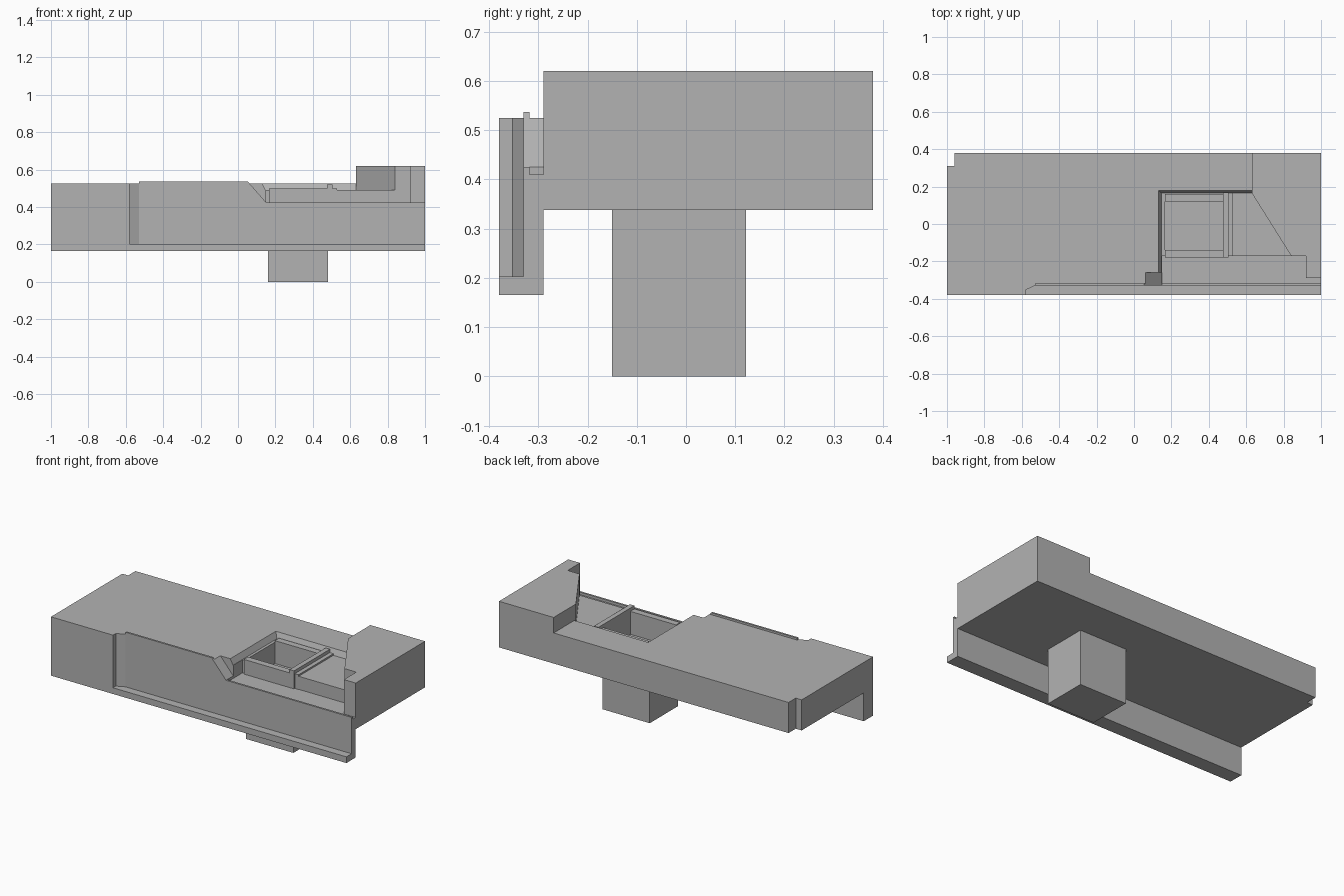
import bpy
import bmesh

if "Cube" in bpy.data.objects:
    bpy.data.objects.remove(bpy.data.objects["Cube"])

grey = bpy.data.materials.new("plain_grey")
grey.use_nodes = True
grey.diffuse_color = (0.45, 0.45, 0.45, 1)
grey.node_tree.nodes["Principled BSDF"].inputs["Base Color"].default_value = (0.45, 0.45, 0.45, 1)


def prism(name, outline, low, high, axis="z", top=None):
    """Closed solid between an outline and its copy (or another outline) along an axis."""
    def place(p, h):
        return {"x": (h, p[0], p[1]), "y": (p[0], h, p[1]), "z": (p[0], p[1], h)}[axis]
    bm = bmesh.new()
    a = [bm.verts.new(place(p, low)) for p in outline]
    b = [bm.verts.new(place(p, high)) for p in (top or outline)]
    bm.faces.new(a)
    bm.faces.new(b)
    for i in range(len(a)):
        j = (i + 1) % len(a)
        bm.faces.new((a[i], a[j], b[j], b[i]))
    bmesh.ops.recalc_face_normals(bm, faces=bm.faces)
    mesh = bpy.data.meshes.new(name)
    bm.to_mesh(mesh)
    bm.free()
    mesh.materials.append(grey)
    obj = bpy.data.objects.new(name, mesh)
    bpy.context.scene.collection.objects.link(obj)
    return obj


def box(name, x0, x1, y0, y1, z0, z1):
    return prism(name, [(x0, y0), (x1, y0), (x1, y1), (x0, y1)], z0, z1)


def combine(target, tool, operation):
    """Apply a boolean and discard the tool."""
    tool.hide_render = True
    mod = target.modifiers.new("boolean", "BOOLEAN")
    mod.operation, mod.solver, mod.object = operation, "EXACT", tool
    bpy.context.view_layer.objects.active = target
    bpy.ops.object.modifier_apply(modifier=mod.name)
    bpy.data.objects.remove(tool)


# Slab with the hanging front skirt
body = prism("body", [(-.38, .165), (-.29, .165), (-.29, .338), (.38, .338),
                      (.38, .525), (-.38, .525)], -1, 1, "x")

# Raised lip along the front edge
combine(body, box("lip", -.53, .08, -.345, -.318, .5, .537), "UNION")

# Recesses, channel, sloped opening, well and pit
cutters = [
    box("corner_notch", -1.1, -.96, .31, .5, .2, .7),
    prism("front_recess", [(-.58, -.5), (-.58, -.353), (-.53, -.33), (1.1, -.33), (1.1, -.5)], .203, .7),
    prism("sloped_opening", [(.041, .55), (.15, .425), (.9, .425), (.9, .55)], -.5, -.26, "y"),
    box("end_opening", .8, 1.1, -.5, -.29, .425, .7),
    prism("channel", [(.15, -.318), (1.1, -.318), (1.1, -.29), (.92, -.29),
                      (.92, -.17), (.15, -.17)], .41, .7),
    prism("well", [(.148, -.3), (.84, -.3), (.84, -.17), (.63, .165), (.148, .165)], .49, .56,
          top=[(.112, -.3), (.84, -.3), (.84, -.17), (.63, .195), (.112, .195)]),
    box("pit", .165, .475, -.14, .12, .36, .7),
]
for cutter in cutters:
    combine(body, cutter, "DIFFERENCE")

# Raised end block with a slanted inner corner
combine(body, prism("end_block", [(.63, .38), (.63, .165), (.84, -.17), (.92, -.17), (.92, -.29),
                                  (1, -.29), (1, .38)], .45, .62), "UNION")

# Column underneath, below the pit
combine(body, box("column", .16, .48, -.15, .122, 0, .345), "UNION")

# Rims and cross bars around the pit
box("pit_front_rim", .165, .475, -.18, -.14, .405, .5)
box("pit_back_rim", .165, .475, .12, .16, .48, .5)
box("cross_bar", .475, .505, -.18, .168, .405, .52)
box("cross_bar_step", .505, .53, -.172, .166, .405, .5)
